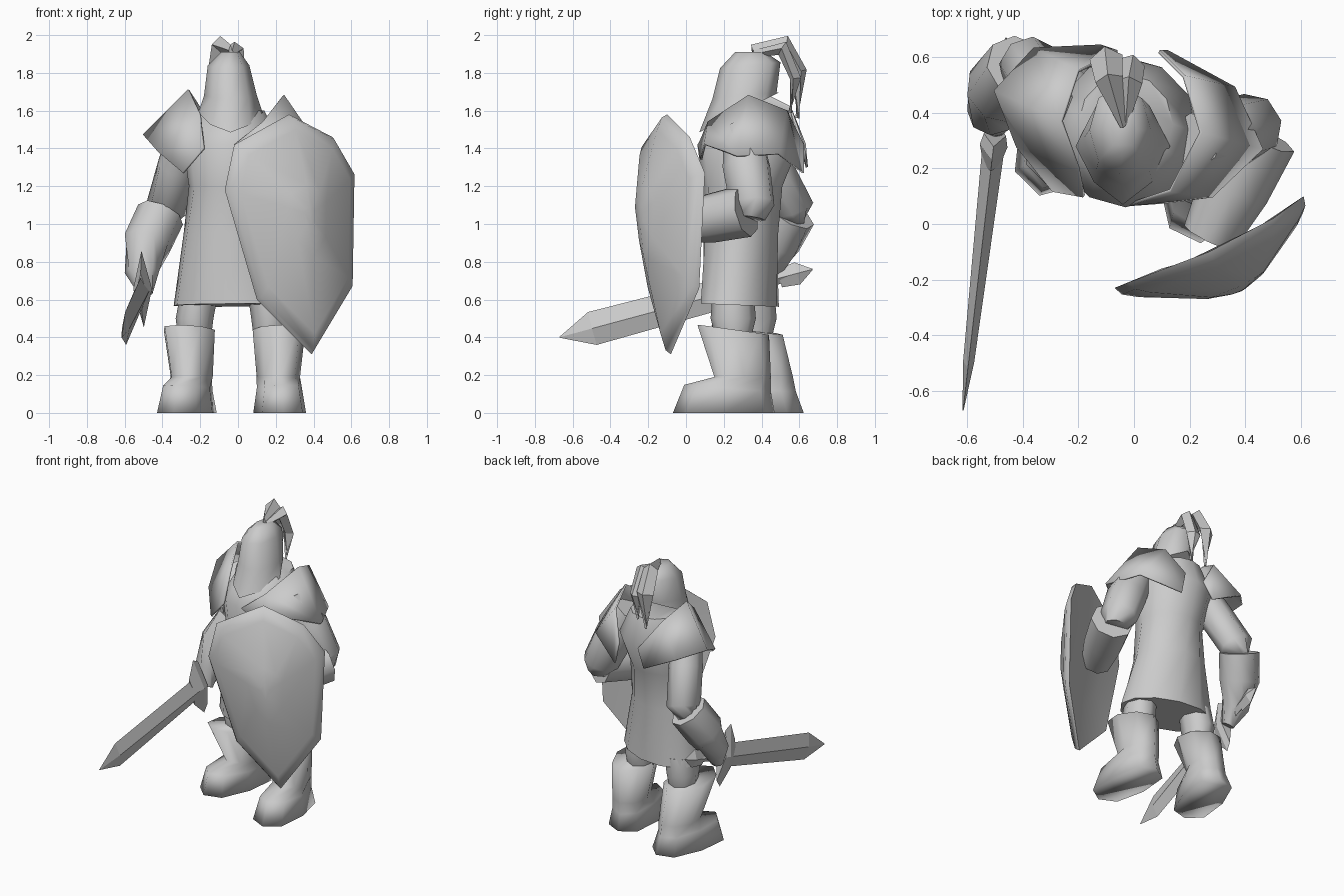
import bpy
import bmesh
from math import cos, sin, pi, radians
from mathutils import Vector, Matrix

default_cube = bpy.data.objects.get("Cube")
if default_cube:
    bpy.data.objects.remove(default_cube, do_unlink=True)

# One plain grey for the whole figure
grey = bpy.data.materials.new("light_grey")
grey.use_nodes = True
grey.diffuse_color = (0.6, 0.6, 0.6, 1)
shader = grey.node_tree.nodes["Principled BSDF"]
shader.inputs["Base Color"].default_value = grey.diffuse_color
shader.inputs["Roughness"].default_value = 0.8


def finish(name, mesh_data, smooth_angle):
    """Turn a bmesh into a shaded object with the shared material."""
    bmesh.ops.recalc_face_normals(mesh_data, faces=mesh_data.faces)
    mesh = bpy.data.meshes.new(name)
    mesh_data.to_mesh(mesh)
    mesh_data.free()
    mesh.materials.append(grey)
    part = bpy.data.objects.new(name, mesh)
    bpy.context.collection.objects.link(part)
    if smooth_angle:
        bpy.ops.object.select_all(action="DESELECT")
        part.select_set(True)
        bpy.context.view_layer.objects.active = part
        bpy.ops.object.shade_smooth_by_angle(angle=radians(smooth_angle))
    return part


def loft(name, rings, smooth_angle=65, closed=True):
    """Skin a list of equally long point rows; closed rows are capped."""
    bm = bmesh.new()
    rows = [[bm.verts.new(point) for point in ring] for ring in rings]
    count = len(rows[0])
    for low, high in zip(rows, rows[1:]):
        for i in range(count if closed else count - 1):
            j = (i + 1) % count
            bm.faces.new((low[i], low[j], high[j], high[i]))
    if closed:
        bm.faces.new(rows[0])
        bm.faces.new(rows[-1])
    return finish(name, bm, smooth_angle)


def level_ring(z, cx, cy, rx, ry, tilt=0, sides=8, power=1, yaw=0):
    """Horizontal oval with a corner at the front; tilt raises the back.
    A power below one is boxier, above one is more diamond-like."""
    def bend(value):
        return abs(value) ** power * (1 if value > 0 else -1)

    spin = Matrix.Rotation(radians(yaw), 3, "Z")
    ring = []
    for i in range(sides):
        turn = 2 * pi * i / sides - pi / 2
        offset = spin @ Vector((rx * bend(cos(turn)), ry * bend(sin(turn)), 0))
        offset.z = tilt * offset.y
        ring.append(Vector((cx, cy, z)) + offset)
    return ring


def tube(name, stations, sides=8, smooth_angle=65):
    """Sweep an oval along stations of (centre, side radius, upright radius)."""
    centres = [Vector(station[0]) for station in stations]
    rings = []
    for i, (_, across, upright) in enumerate(stations):
        along = centres[min(i + 1, len(centres) - 1)] - centres[max(i - 1, 0)]
        side = along.cross(Vector((0, 0, 1))).normalized()
        up = side.cross(along).normalized()
        ring = []
        for k in range(sides):
            turn = 2 * pi * k / sides
            ring.append(centres[i] + side * across * cos(turn) + up * upright * sin(turn))
        rings.append(ring)
    return loft(name, rings, smooth_angle)


def limb(name, *stations):
    """Round limb from (x, y, z, radius) stations."""
    return tube(name, [(s[:3], s[3], s[3]) for s in stations])


# Tunic, from flared and turned hem to neck
loft("tunic", [
    level_ring(0.57, -0.03, 0.285, 0.32, 0.2, -0.04, 12, yaw=-14),
    level_ring(0.95, -0.05, 0.29, 0.24, 0.2, 0, 12, yaw=-8),
    level_ring(1.2, -0.04, 0.3, 0.22, 0.21, 0, 12),
    level_ring(1.42, -0.03, 0.33, 0.26, 0.27, 0, 12),
    level_ring(1.6, -0.03, 0.36, 0.17, 0.18, 0, 12),
])

# Helmet with a pointed front flap
loft("helmet", [
    level_ring(1.59, -0.04, 0.28, 0.17, 0.21, 0.5, power=1.4),
    level_ring(1.68, -0.04, 0.31, 0.14, 0.17, 0.1, power=1.1),
    level_ring(1.84, -0.05, 0.34, 0.11, 0.16, 0.1),
    level_ring(1.91, -0.04, 0.34, 0.05, 0.08),
])

# Plume: an outer and an inner lock falling behind the helmet
tube("plume_outer", [
    ((-0.04, 0.35, 1.92), 0.01, 0.03),
    ((-0.09, 0.52, 1.95), 0.05, 0.05),
    ((-0.1, 0.6, 1.81), 0.06, 0.04),
    ((-0.1, 0.59, 1.56), 0.01, 0.01),
], 4, 0)
tube("plume_inner", [
    ((-0.03, 0.36, 1.9), 0.01, 0.02),
    ((-0.02, 0.51, 1.93), 0.05, 0.04),
    ((-0.01, 0.58, 1.77), 0.05, 0.03),
    ((-0.01, 0.55, 1.59), 0.01, 0.01),
], 4, 0)


# Boots and thighs
def boot(name, x, y, yaw, lean):
    rings = [
        level_ring(0, 0, -0.08, 0.14, 0.27, power=0.75),
        level_ring(0.13, 0, -0.06, 0.12, 0.23, -0.08, power=0.85),
        level_ring(0.19, 0, 0.02, 0.115, 0.15),
        level_ring(0.44, 0, -0.03, 0.14, 0.19, -0.14),
    ]
    turn = Matrix.Rotation(radians(yaw), 3, "Z")
    placed = []
    for ring in rings:
        placed.append([turn @ p + Vector((x, y + lean * p.z, 0)) for p in ring])
    loft(name, placed, 130)


boot("left_boot", 0.215, 0.28, 4, 0)
boot("right_boot", -0.25, 0.44, -15, -0.2)
for side, x, y in (("left", 0.17, 0.25), ("right", -0.23, 0.36)):
    loft(side + "_thigh", [
        level_ring(0.42, x, y, 0.09, 0.1),
        level_ring(0.5, x, y, 0.1, 0.12),
        level_ring(0.62, x * 0.9, y, 0.1, 0.11),
    ])

# Sword arm
limb("right_sleeve", (-0.27, 0.38, 1.48, 0.1), (-0.32, 0.46, 1.3, 0.11),
     (-0.38, 0.57, 1.08, 0.11), (-0.4, 0.56, 1.02, 0.07))
limb("right_glove", (-0.41, 0.56, 1.05, 0.13), (-0.48, 0.48, 0.9, 0.13),
     (-0.51, 0.4, 0.74, 0.09), (-0.49, 0.35, 0.63, 0.04))

# Shield arm
limb("left_sleeve", (0.22, 0.3, 1.5, 0.1), (0.33, 0.32, 1.3, 0.13),
     (0.42, 0.35, 1.1, 0.12), (0.43, 0.34, 1.03, 0.08))
limb("left_glove", (0.45, 0.32, 1.07, 0.14), (0.36, 0.13, 1.03, 0.13),
     (0.27, -0.05, 1, 0.1))


# Shoulder guards: a raised collar edge and a lower outer edge
def shoulder_guard(name, inner, outer):
    guard = loft(name, [inner, outer], 40, closed=False)
    shell = guard.modifiers.new("thickness", "SOLIDIFY")
    shell.thickness = 0.012
    shell.offset = 0


shoulder_guard(
    "left_shoulder_guard",
    [(-0.02, 0.07, 1.42), (0.13, 0.12, 1.54), (0.24, 0.33, 1.68),
     (0.18, 0.53, 1.6), (0.09, 0.62, 1.42)],
    [(0.12, 0.08, 1.34), (0.28, 0.1, 1.42), (0.46, 0.27, 1.36),
     (0.36, 0.49, 1.37), (0.12, 0.62, 1.27)])
shoulder_guard(
    "right_shoulder_guard",
    [(-0.18, 0.1, 1.4), (-0.2, 0.2, 1.58), (-0.26, 0.37, 1.71),
     (-0.2, 0.55, 1.62), (-0.06, 0.62, 1.42)],
    [(-0.29, 0.12, 1.27), (-0.42, 0.28, 1.38), (-0.5, 0.48, 1.47),
     (-0.36, 0.63, 1.42), (-0.12, 0.64, 1.3)])

# Sword: every piece sits on one line from pommel to tip
pommel_end = Vector((-0.46, 0.67, 0.76))
blade_tip = Vector((-0.615, -0.67, 0.4))


def sword_part(name, *stations):
    line = [(pommel_end.lerp(blade_tip, s[0]), s[1], s[2]) for s in stations]
    tube(name, line, 4, 0)


sword_part("pommel", (0, 0.003, 0.003), (0.06, 0.03, 0.06), (0.13, 0.02, 0.05))
sword_part("grip", (0.1, 0.025, 0.03), (0.3, 0.025, 0.03))
sword_part("crossguard", (0.26, 0.04, 0.17), (0.29, 0.05, 0.21), (0.34, 0.03, 0.1))
sword_part("blade", (0.3, 0.04, 0.08), (0.87, 0.02, 0.09), (1, 0.002, 0.002))

# Shield: rim outline bowed around a slanted plane, domed towards one side
outline = [(-0.02, -0.21, 1.42), (0.27, -0.1, 1.58), (0.5, 0.02, 1.46),
           (0.61, 0.1, 1.27), (0.6, 0.07, 0.66), (0.39, -0.08, 0.31),
           (0.1, -0.16, 0.6), (-0.07, -0.23, 1.18)]
middle = Vector((0.28, -0.07, 1.05))
outward = Vector((0.55, -0.95, 0))


def shield_ring(scale, lift):
    return [middle.lerp(Vector(rim), scale) + outward * lift for rim in outline]


loft("shield", [shield_ring(0.5, 0.02), shield_ring(1, 0), shield_ring(0.97, 0.03),
                shield_ring(0.85, 0.06), shield_ring(0.3, 0.16),
                shield_ring(0.08, 0.18)], 65)
